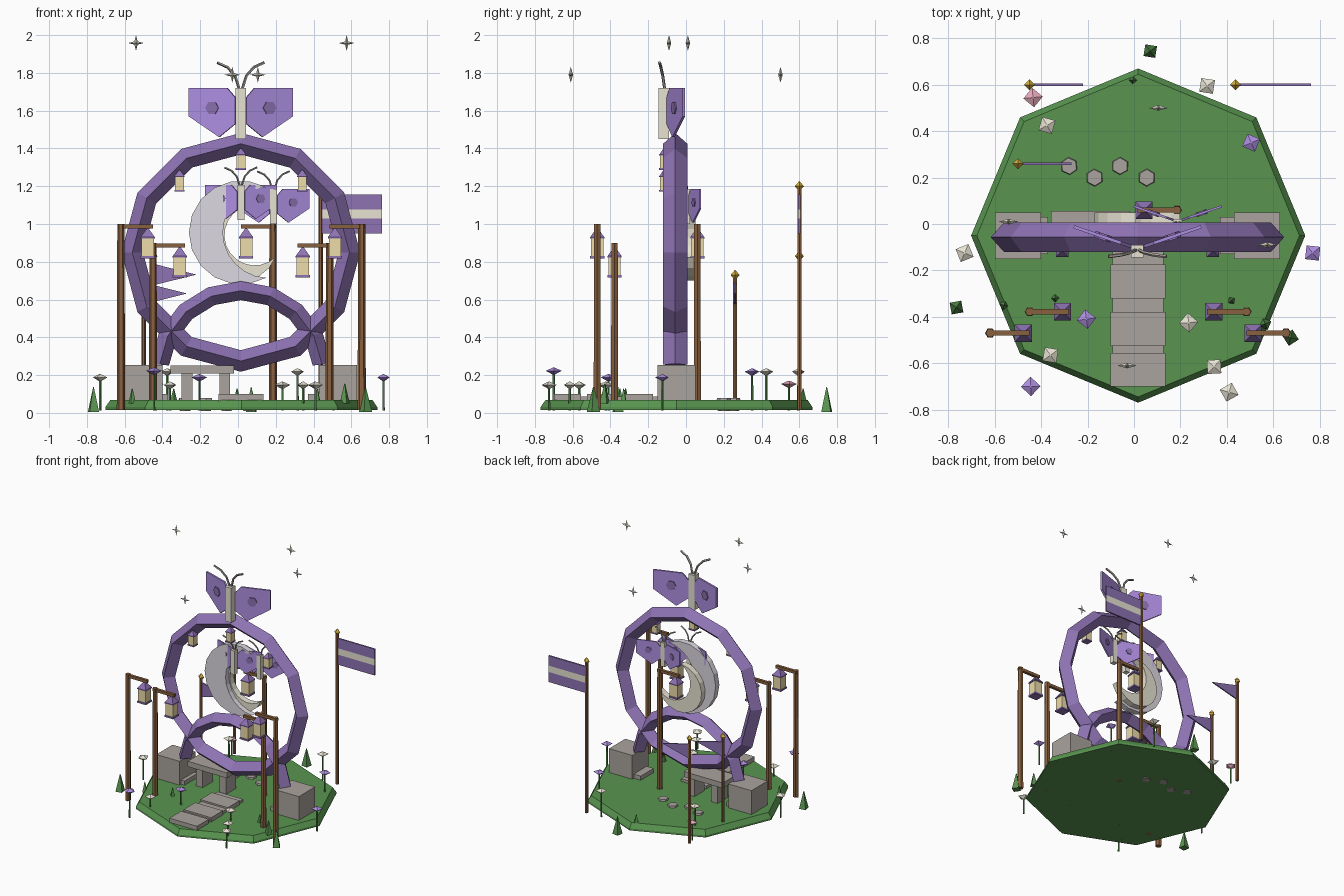
import bpy, math
from mathutils import Vector, Matrix

if "Cube" in bpy.data.objects:
    bpy.data.objects.remove(bpy.data.objects["Cube"])
pi = math.pi
COL = dict(purple=(.27, .17, .45), wing=(.42, .27, .75), dark=(.25, .16, .42), green=(.1, .3, .08),
           stone=(.4, .37, .34), cream=(.8, .77, .65), halo=(.72, .69, .75), wood=(.25, .12, .05),
           gold=(.7, .45, .05), glow=(.85, .72, .4), pink=(.8, .4, .5))
MATS = {}
for k, c in COL.items():
    MATS[k] = bpy.data.materials.new(k)
    MATS[k].diffuse_color = (*c, 1)


def mesh(name, verts, faces, col, mat=Matrix()):
    me = bpy.data.meshes.new(name)
    me.from_pydata([mat @ Vector(v) for v in verts], [], faces)
    me.materials.append(MATS[col])
    ob = bpy.data.objects.new(name, me)
    bpy.context.collection.objects.link(ob)
    return ob


def loft(name, rings, col, closed=False, mat=Matrix()):
    """Skin a list of equal point rings."""
    n, m = len(rings[0]), len(rings)
    faces = []
    for i in range(m if closed else m - 1):
        a, b = i * n, (i + 1) % m * n
        faces += [(a + j, a + (j + 1) % n, b + (j + 1) % n, b + j) for j in range(n)]
    if not closed:
        faces += [tuple(range(n))[::-1], tuple(range((m - 1) * n, m * n))]
    return mesh(name, [p for r in rings for p in r], faces, col, mat)


def box(name, x0, x1, y0, y1, z0, z1, col):
    rings = [[(x0, y0, z), (x1, y0, z), (x1, y1, z), (x0, y1, z)] for z in (z0, z1)]
    return loft(name, rings, col)


def turned(name, x, y, prof, n, col, rot=0):
    """Lathe with n flat sides; prof = (radius, z) pairs."""
    rings = [[(x + r * math.cos(rot + 2 * pi * i / n), y + r * math.sin(rot + 2 * pi * i / n), z)
              for i in range(n)] for r, z in prof]
    return loft(name, rings, col)


def plate(name, pts, y0, y1, col, mat=Matrix()):
    return loft(name, [[(x, y, z) for x, z in pts] for y in (y0, y1)], col, mat=mat)


def tube(name, pts, r, col, n=5):
    rings = []
    for i, p in enumerate(pts):
        t = (Vector(pts[min(i + 1, len(pts) - 1)]) - Vector(pts[max(i - 1, 0)])).normalized()
        u = t.cross(Vector((0, 1, 0))).normalized()
        w = t.cross(u)
        rings.append([Vector(p) + r * (math.cos(2 * pi * j / n) * u + math.sin(2 * pi * j / n) * w)
                      for j in range(n)])
    return loft(name, rings, col)


def hoop(name, cz, R, angles, closed, r=.057, ry=.064):
    """Diamond-section hoop in the xz plane."""
    rings = []
    for a in angles:
        c, s = math.cos(a), math.sin(a)
        rings.append([(.015 + (R + dr) * c, -.057 + dy, cz + (R + dr) * s)
                      for dr, dy in ((r, 0), (0, ry), (-r, 0), (0, -ry))])
    return loft(name, rings, 'purple', closed)


# ground, plinths, path and bench
turned('ground', .018, -.05, [(.72, .015), (.72, .03), (.695, .067)], 8, 'green')
for x in (-.6, .43):
    box('plinth', x, x + .2, -.15, .05, .06, .253, 'stone')
for x in (-.4, .4):
    box('plinth_step', x - .03, x + .03, -.13, .03, .06, .1, 'stone')
box('path_bed', -.092, .128, -.6, -.12, .06, .088, 'stone')
for y in (-.70, -.525, -.32):
    box('path_slab', -.102, .136, y, y + .145, .06, .1, 'stone')
box('bench_seat', -.357, -.02, -.11, .055, .208, .25, 'stone')
for x in (-.27, -.07):
    box('bench_leg', x - .028, x + .028, -.09, .035, .06, .21, 'stone')
for x, y in ((-.28, .25), (-.17, .2), (-.06, .25), (.055, .2)):
    turned('stepping_stone', x, y, [(.03, .01), (.045, .04), (.035, .08)], 6, 'stone', x * 9)

# large ring and the low arch
hoop('ring', .85, .575, [2 * pi * i / 12 + pi / 2 for i in range(12)], True)
hoop('low_arch', .215, .432, [pi * (.03 + .94 * i / 8) for i in range(9)], False, .05)


# crescents
def crescent(name, c, R, d, r, tilt, y0, y1, col, n=12):
    a = (R * R - r * r + d * d) / (2 * d)
    t = math.acos(a / R)
    s = math.acos((a - d) / r)
    pts = [(R * math.cos(t + (2 * pi - 2 * t) * i / n), R * math.sin(t + (2 * pi - 2 * t) * i / n))
           for i in range(n + 1)]
    pts += [(d + r * math.cos(2 * pi - s - (2 * pi - 2 * s) * i / n),
             r * math.sin(2 * pi - s - (2 * pi - 2 * s) * i / n)) for i in range(1, n)]
    ct, st = math.cos(tilt), math.sin(tilt)
    plate(name, [(c[0] + x * ct - z * st, c[1] + x * st + z * ct) for x, z in pts], y0, y1, col)


crescent('halo_crescent', (.015, .955), .275, .145, .24, 0, -.04, .005, 'halo')
crescent('moon_crescent', (.02, .89), .19, .085, .16, .64, 0, .05, 'cream')


# butterflies
def butterfly(x, y, z, s):
    """Origin at the bottom of the body."""
    h = .027 * s
    box('butterfly_body', x - h, x + h, y - h, y + h, z, z + .27 * s, 'cream')
    wing = [(.03, .08), (.12, .01), (.29, .12), (.29, .27), (.075, .27), (.03, .22)]
    spot = [(.158 + .037 * math.cos(i * pi / 3), .165 + .037 * math.sin(i * pi / 3)) for i in range(6)]
    for k in (-1, 1):
        m = (Matrix.Translation((x, y + .012 * s, z)) @ Matrix.Diagonal((k * s, s, s, 1))
             @ Matrix.Rotation(.33, 4, 'Z'))
        plate('butterfly_wing', wing, -.007, .007, 'wing', m)
        plate('wing_spot', spot, -.014, .014, 'dark', m)
        tube('antenna', [(x + k * a * s, y + b * s, z + c * s) for a, b, c in
                         ((.008, .005, .265), (.03, -.005, .335), (.07, -.015, .38), (.125, -.022, .405))],
             .008 * s, 'stone')


butterfly(.015, -.118, 1.45, 1)
butterfly(.015, -.07, 1.02, .69)
butterfly(.188, .003, 1.0, .69)


# lanterns, hanging from the roof tip
def lantern(x, y, z, s=1):
    q = pi / 4
    turned('lantern_roof', x, y, [(.008 * s, z), (.053 * s, z - .045 * s), (.053 * s, z - .052 * s)], 4, 'purple', q)
    turned('lantern_glass', x, y, [(.046 * s, z - .05 * s), (.046 * s, z - .145 * s)], 4, 'glow', q)
    turned('lantern_base', x, y, [(.053 * s, z - .145 * s), (.053 * s, z - .158 * s)], 4, 'purple', q)


for x, y, h, k in ((-.62, -.47, 1, 1), (-.45, -.378, .9, 1), (.485, -.378, .9, -1),
                   (.655, -.47, 1, -1), (.185, .06, 1, -1)):
    turned('lamp_post', x, y, [(.022, .015), (.019, h)], 6, 'wood')
    xa, xb = sorted((x - .015 * k, x + .17 * k))
    box('lamp_arm', xa, xb, y - .011, y + .011, h - .025, h - .003, 'wood')
    lantern(x + .142 * k, y, h - .025)
for x, z in ((.015, 1.4), (-.31, 1.285), (.34, 1.285)):
    lantern(x, -.115, z, .72)


# flags
def pole(x, y, h):
    turned('flag_pole', x, y, [(.012, .015), (.012, h)], 6, 'wood')
    turned('pole_finial', x, y, [(.001, h - .027), (.024, h), (.001, h + .027)], 4, 'gold')


pole(.437, .6, 1.2)
for z0, z1, c in ((.95, 1.028, 'purple'), (1.028, 1.078, 'cream'), (1.078, 1.155, 'purple')):
    box('banner_stripe', .445, .763, .594, .606, z0, z1, c)
for x, y, h in ((-.45, .6, .83), (-.5, .26, .73)):
    pole(x, y, h)
    plate('pennant', [(x, h - .04), (x, h - .155), (x + .23, h - .098)], y - .005, y + .005, 'purple')

# flowers
for x, y, z, c in ((-.375, .425, .215, 'cream'), (.315, .595, .215, 'cream'), (-.73, -.125, .185, 'cream'),
                   (-.36, -.565, .145, 'cream'), (.235, -.425, .145, 'cream'), (.345, -.615, .145, 'cream'),
                   (.41, -.725, .145, 'cream'), (-.435, .545, .15, 'pink'), (.505, .35, .215, 'wing'),
                   (.77, -.125, .185, 'wing'), (-.205, -.41, .185, 'wing'), (-.445, -.7, .22, 'wing')):
    turned('flower_stem', x, y, [(.007, .012), (.006, z)], 5, 'green')
    turned('flower_head', x, y, [(.004, z - .018), (.042, z + .003), (.004, z + .02)], 4, c, x * 7)

# grass tufts
for x, y, s in ((.07, .745, 1), (-.765, -.36, 1), (.675, -.49, 1), (-.005, .62, .6), (-.56, -.35, .6),
                (-.34, -.32, .6), (.42, -.33, .6), (.565, -.43, .8)):
    z = .005 if s == 1 else .05
    turned('grass_tuft', x, y, [(.036 * s, z), (.002, z + .133 * s)], 4, 'green', x * 9)

# floating four-pointed stars
for x, y, z in ((-.54, .01, 1.958), (.575, -.09, 1.958), (-.03, -.61, 1.79), (.105, .5, 1.79)):
    v = [(x + r * math.cos(i * pi / 4), y, z + r * math.sin(i * pi / 4))
         for i in range(8) for r in [.012 if i % 2 else .042]]
    v += [(x, y - .012, z), (x, y + .012, z)]
    mesh('star', v, [(i, (i + 1) % 8, 8) for i in range(8)] + [((i + 1) % 8, i, 9) for i in range(8)], 'cream')

# consistent outward normals
import bmesh
for ob in bpy.data.objects:
    bm = bmesh.new()
    bm.from_mesh(ob.data)
    bmesh.ops.recalc_face_normals(bm, faces=bm.faces)
    bm.to_mesh(ob.data)
    bm.free()

for m in bpy.data.materials:
    if m.users and not m.is_grease_pencil:
        m.use_nodes = True
        m.node_tree.nodes["Principled BSDF"].inputs["Base Color"].default_value = m.diffuse_color
